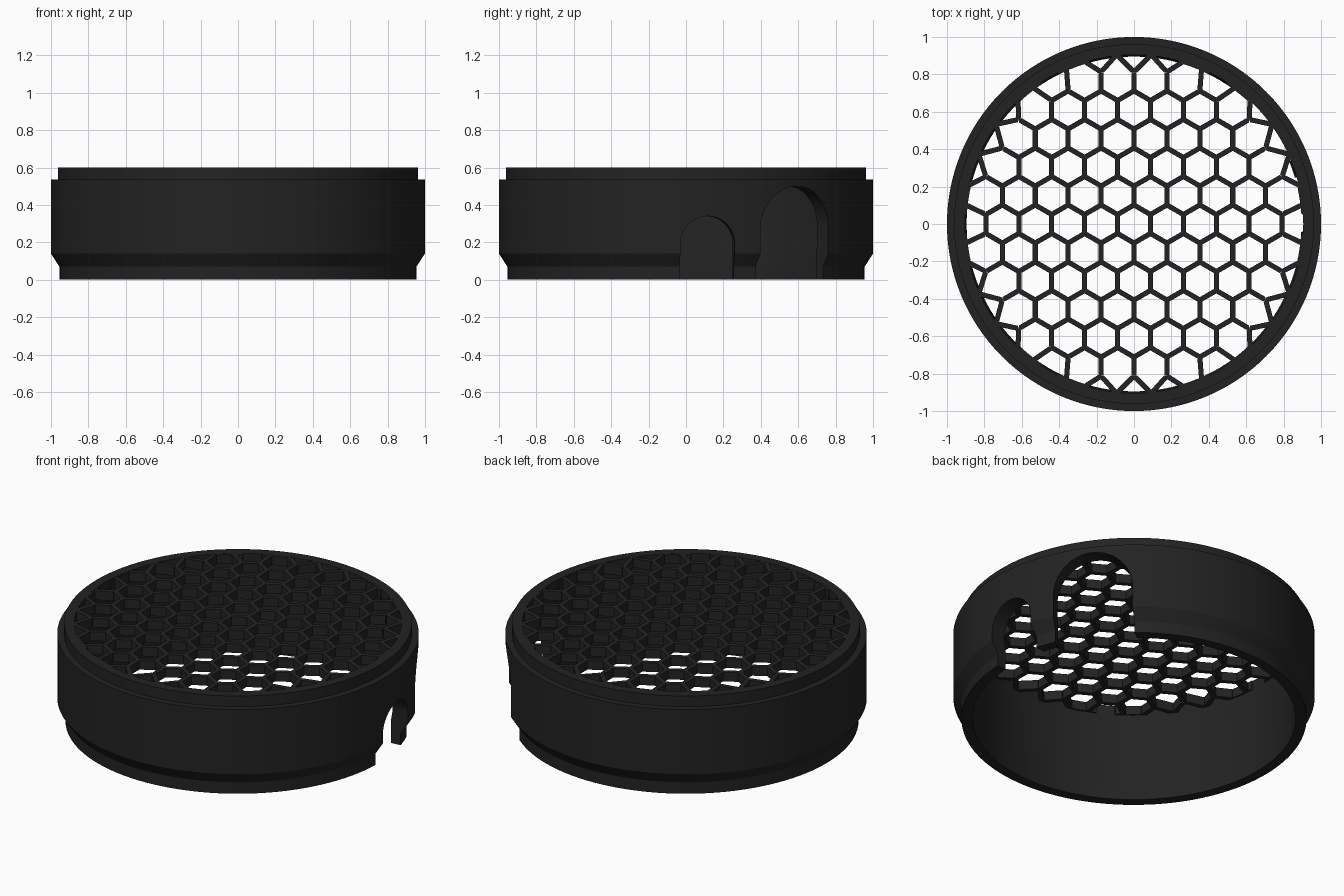
import bpy, bmesh, math
from mathutils import Vector

cube = bpy.data.objects.get("Cube")
if cube:
    bpy.data.objects.remove(cube, do_unlink=True)

TOP = 0.6        # overall height
GRID_T = 0.055   # grid thickness
PITCH = 0.176    # distance between hexagon centres
HALF = 0.0135    # half rib width
RIM = 0.905      # inner radius of the rim

black = bpy.data.materials.new("matte_black")
black.use_nodes = True
colour = (0.0165, 0.0165, 0.0165, 1)
black.diffuse_color = colour
bsdf = black.node_tree.nodes["Principled BSDF"]
bsdf.inputs["Base Color"].default_value = colour
bsdf.inputs["Roughness"].default_value = 0.7


def make_object(name, bm):
    bmesh.ops.recalc_face_normals(bm, faces=bm.faces)
    mesh = bpy.data.meshes.new(name)
    bm.to_mesh(mesh)
    bm.free()
    obj = bpy.data.objects.new(name, mesh)
    bpy.context.collection.objects.link(obj)
    mesh.materials.append(black)
    return obj


def prism(bm, points, offset):
    """Closed solid from a planar outline pushed along offset."""
    a = [bm.verts.new(p) for p in points]
    b = [bm.verts.new(p + offset) for p in points]
    bm.faces.new(a)
    bm.faces.new(b[::-1])
    for i in range(len(a)):
        j = (i + 1) % len(a)
        bm.faces.new((a[j], a[i], b[i], b[j]))


# Stepped outer ring, turned from its cross-section
profile = [(0.895, 0), (0.955, 0), (0.955, 0.07), (1, 0.14), (1, 0.535),
           (0.962, 0.535), (0.962, TOP), (RIM, TOP), (RIM, 0.2), (0.895, 0.14)]
bm = bmesh.new()
SEG = 128
loops = []
for s in range(SEG):
    t = math.tau * s / SEG
    loops.append([bm.verts.new((r * math.cos(t), r * math.sin(t), z)) for r, z in profile])
for s in range(SEG):
    p, q = loops[s], loops[(s + 1) % SEG]
    for i in range(len(profile)):
        j = (i + 1) % len(profile)
        bm.faces.new((p[i], q[i], q[j], p[j]))
ring = make_object("outer_ring", bm)


# Arched notches cut radially through the wall
def cut_notch(name, degrees, radius, top):
    t = math.radians(degrees)
    out = Vector((math.cos(t), math.sin(t), 0))
    side = Vector((-out.y, out.x, 0))
    up = Vector((0, 0, 1))
    start = out * 0.6
    outline = [start - side * radius - up * 0.1, start + side * radius - up * 0.1]
    for i in range(25):
        a = math.pi * i / 24
        outline.append(start + side * radius * math.cos(a)
                       + up * (top - radius + radius * math.sin(a)))
    bm = bmesh.new()
    prism(bm, outline, out * 0.6)
    cutter = make_object(name, bm)
    cutter.hide_render = True
    mod = ring.modifiers.new(name, "BOOLEAN")
    mod.operation = "DIFFERENCE"
    mod.solver = "EXACT"
    mod.object = cutter
    bpy.context.view_layer.objects.active = ring
    bpy.ops.object.modifier_apply(modifier=mod.name)
    bpy.data.objects.remove(cutter, do_unlink=True)


cut_notch("large_notch_cutter", 36.5, 0.225, 0.5)
cut_notch("small_notch_cutter", 6.7, 0.146, 0.34)

bpy.ops.object.select_all(action="DESELECT")
ring.select_set(True)
bpy.context.view_layer.objects.active = ring
bpy.ops.object.shade_smooth_by_angle(angle=math.radians(25))

# Honeycomb grid: one mitred rib per shared hexagon edge
corner = PITCH / math.sqrt(3)
edges = {}
for row in range(-7, 8):
    for col in range(-7, 8):
        centre = Vector(((col + 0.5 * (row % 2)) * PITCH, row * corner * 1.5, 0))
        nodes = []
        for k in range(6):
            a = math.radians(30 + 60 * k)
            nodes.append(centre + corner * Vector((math.cos(a), math.sin(a), 0)))
        for k in range(6):
            p, q = nodes[k], nodes[(k + 1) % 6]
            mid = (p + q) / 2
            edges[(round(mid.x, 3) + 0.0, round(mid.y, 3) + 0.0)] = (p, q)


def snap(p):
    """Pull nodes near or past the rim onto its inner wall."""
    return p.normalized() * (RIM + 0.005) if p.length > 0.86 else p


bm = bmesh.new()
for p, q in edges.values():
    if min(p.length, q.length) > 0.91:
        continue
    p, q = snap(p), snap(q)
    if (q - p).length < 0.04:
        continue
    along = (q - p).normalized()
    side = Vector((-along.y, along.x, 0)) * HALF
    mitre = along * HALF / math.sqrt(3)
    base = Vector((0, 0, TOP - GRID_T - 0.001))
    outline = [p, p + mitre - side, q - mitre - side, q, q - mitre + side, p + mitre + side]
    prism(bm, [v + base for v in outline], Vector((0, 0, GRID_T)))
make_object("honeycomb_grid", bm)
